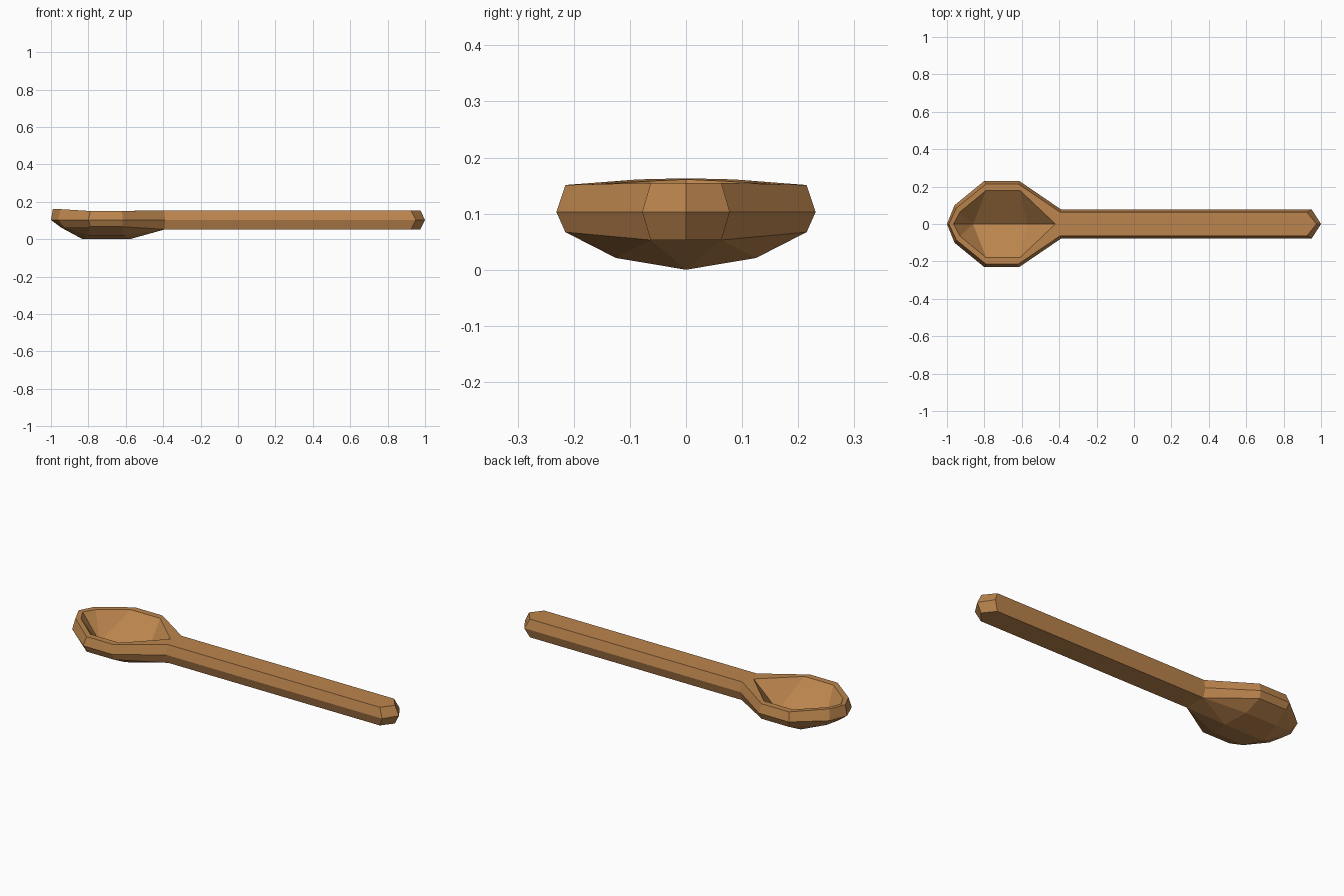
import bpy, bmesh

if "Cube" in bpy.data.objects:
    bpy.data.objects.remove(bpy.data.objects["Cube"])

wood = bpy.data.materials.new("warm_wood")
wood.diffuse_color = (0.50, 0.235, 0.075, 1)
wood.use_nodes = True
wood.node_tree.nodes["Principled BSDF"].inputs["Base Color"].default_value = wood.diffuse_color

# Half outlines (y >= 0) running from bowl tip to handle end
mid = [(-1, 0, .103), (-.96, .10, .103), (-.80, .231, .103), (-.615, .231, .103),
       (-.39, .078, .103), (.95, .078, .103), (1, 0, .103)]
upper = [(-.99, 0, .163), (-.95, .085, .161), (-.79, .215, .151), (-.62, .215, .151),
         (-.395, .063, .155), (.925, .063, .155), (.975, 0, .155)]
lower = [(-.945, 0, .062), (-.93, .08, .064), (-.79, .215, .067), (-.62, .215, .067),
         (-.39, .063, .053), (.925, .063, .053), (.975, 0, .053)]
# Inner rim of the bowl, hollow keel, and belly points underneath
rim = [(-.965, 0, .161), (-.93, .065, .158), (-.79, .18, .151), (-.61, .18, .151), (-.42, 0, .155)]
hollow = [(-.86, 0, .022), (-.57, 0, .018)]
keel = [(-.83, 0, 0), (-.58, 0, 0)]
belly = [(-.80, .125, .021), (-.61, .125, .021)]
neck = (-.39, 0, .053)

faces = []
# Side bands above and below the widest line
for ring in (upper, lower):
    for i in range(6):
        faces.append([mid[i], mid[i + 1], ring[i + 1], ring[i]])
# Flat rim around the bowl and the handle top
for i in range(4):
    faces.append([upper[i], upper[i + 1], rim[i + 1], rim[i]])
faces.append([rim[4], upper[4], upper[5], upper[6]])
# Hollow of the bowl
faces += [[rim[0], rim[1], hollow[0]], [rim[1], rim[2], hollow[0]],
          [rim[2], rim[3], hollow[1], hollow[0]], [rim[3], rim[4], hollow[1]]]
# Underside of bowl and handle
faces += [[lower[0], lower[1], keel[0]], [lower[1], belly[0], keel[0]],
          [lower[1], lower[2], belly[0]], [lower[2], lower[3], belly[1], belly[0]],
          [lower[3], lower[4], belly[1]], [lower[4], keel[1], belly[1]],
          [lower[4], neck, keel[1]], [belly[0], belly[1], keel[1], keel[0]],
          [neck, lower[4], lower[5], lower[6]]]

# Build both mirrored halves and weld the seam
bm = bmesh.new()
for side in (1, -1):
    for f in faces:
        bm.faces.new([bm.verts.new((x, y * side, z)) for x, y, z in f])
bmesh.ops.remove_doubles(bm, verts=bm.verts, dist=1e-5)
bmesh.ops.recalc_face_normals(bm, faces=bm.faces)
mesh = bpy.data.meshes.new("wooden_spoon")
bm.to_mesh(mesh)
bm.free()
mesh.materials.append(wood)
spoon = bpy.data.objects.new("wooden_spoon", mesh)
bpy.context.collection.objects.link(spoon)
